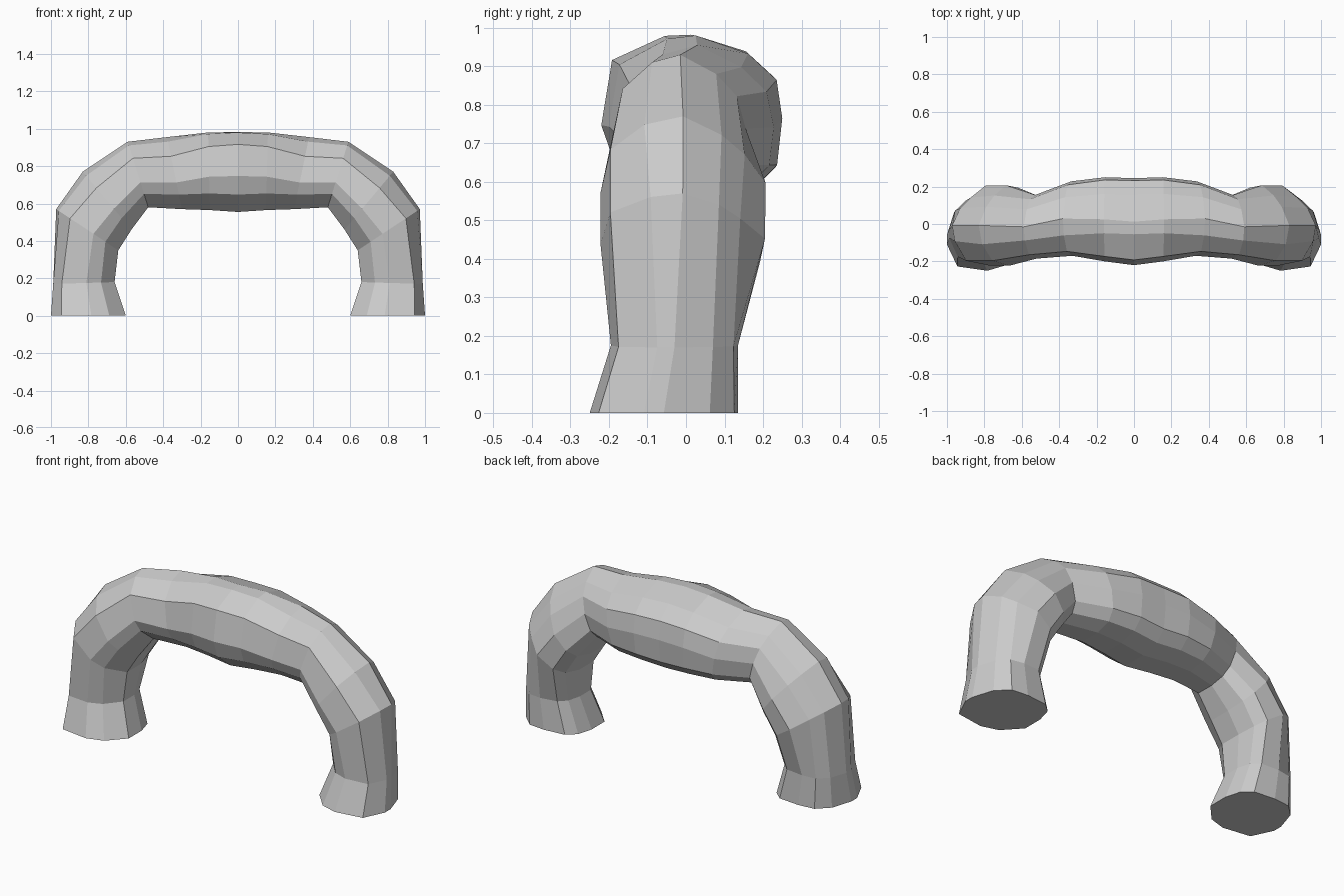
import bpy, bmesh

if "Cube" in bpy.data.objects:
    bpy.data.objects.remove(bpy.data.objects["Cube"])


# Cross-section: (0 = inside of bend .. 1 = outside, -1 = front .. 1 = back)
# s rounds off the outer shoulders where the arch bends, c chamfers the outer back
def section(s, c):
    return [(0, -.35), (.22 - .02 * s, -.85), (.46 - .1 * s, -1),
            (.86 - .14 * s, -.88), (1 - .07 * s, -.27 - .2 * s), (1, .0),
            (.905 - .06 * s, .62 - .05 * s - .15 * c), (.74 - .06 * s, .95 - .05 * s - .22 * c),
            (.5 - .06 * s, 1), (.19, .94), (.06, .7), (0, .25)]


# Half of the arch: inner x, inner z, outer x, outer z, front y, back y, rounding, chamfer
HALF = [(.60, .00, 1.0, .00, -.25, .135, 0, 0),
        (.66, .18, .988, .17, -.195, .135, 0, .1),
        (.64, .35, .972, .57, -.222, .205, .6, 1),
        (.57, .46, .83, .77, -.222, .207, 1, .7),
        (.48, .58, .59, .93, -.185, .155, .8, .2),
        (.30, .57, .38, .955, -.17, .228, .9, 0),
        (.15, .565, .16, .98, -.20, .25, .3, 0)]
CENTRE = [(0, .555, 0, .982, -.22, .245, .1, 0)]


def flip(r):
    return (-r[0], r[1], -r[2], *r[3:])


def build_arch(name):
    stations = HALF + CENTRE + [flip(r) for r in reversed(HALF)]
    bm = bmesh.new()
    rings = []
    for xi, zi, xo, zo, yf, yb, s, c in stations:
        mid, half = (yf + yb) / 2, (yb - yf) / 2
        rings.append([bm.verts.new((xi + (xo - xi) * u, mid + half * v, zi + (zo - zi) * u))
                      for u, v in section(s, c)])
    n = len(rings[0])
    # Skin between neighbouring rings
    for a, b in zip(rings, rings[1:]):
        for i in range(n):
            j = (i + 1) % n
            bm.faces.new((a[i], a[j], b[j], b[i]))
    # Flat feet
    bm.faces.new(rings[0])
    bm.faces.new(rings[-1])
    bmesh.ops.recalc_face_normals(bm, faces=bm.faces[:])
    mesh = bpy.data.meshes.new(name)
    bm.to_mesh(mesh)
    bm.free()
    obj = bpy.data.objects.new(name, mesh)
    bpy.context.collection.objects.link(obj)
    return obj


build_arch("rock_arch")
